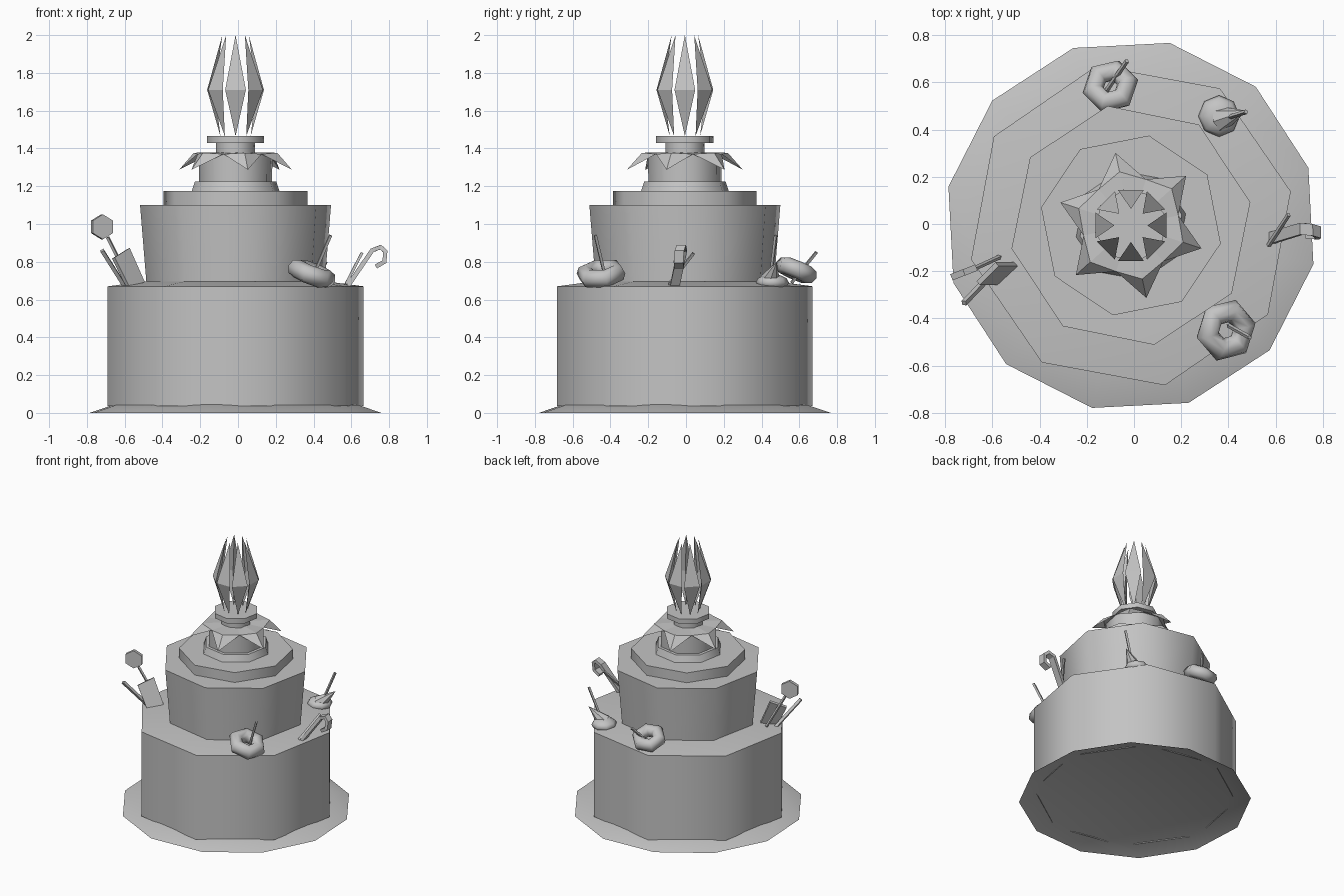
import bpy, bmesh, math
from mathutils import Vector

if "Cube" in bpy.data.objects:
    bpy.data.objects.remove(bpy.data.objects["Cube"], do_unlink=True)

CENTRE = Vector((-0.013, -0.006, 0))
GREY = (0.55, 0.55, 0.55, 1)
mat = bpy.data.materials.new("plain grey")
mat.use_nodes = True
mat.diffuse_color = GREY
mat.node_tree.nodes["Principled BSDF"].inputs["Base Color"].default_value = GREY


def finish(name, bm, smooth=None):
    bmesh.ops.recalc_face_normals(bm, faces=bm.faces)
    mesh = bpy.data.meshes.new(name)
    bm.to_mesh(mesh)
    bm.free()
    mesh.materials.append(mat)
    obj = bpy.data.objects.new(name, mesh)
    bpy.context.collection.objects.link(obj)
    if smooth:
        bpy.ops.object.select_all(action='DESELECT')
        obj.select_set(True)
        bpy.context.view_layer.objects.active = obj
        bpy.ops.object.shade_smooth_by_angle(angle=math.radians(smooth))
    return obj


def polar(r, deg, z):
    a = math.radians(deg)
    return CENTRE + Vector((r * math.cos(a), r * math.sin(a), z))


def turned(name, sides, start, profile, smooth=50):
    """Stack of regular rings; a radius of zero makes a point."""
    bm = bmesh.new()
    rings = []
    for r, z in profile:
        count = sides if r else 1
        rings.append([bm.verts.new(polar(r, start + i * 360 / sides, z)) for i in range(count)])
    for low, high in zip(rings, rings[1:]):
        for i in range(sides):
            j = (i + 1) % sides
            quad = [low[i % len(low)], low[j % len(low)], high[j % len(high)], high[i % len(high)]]
            bm.faces.new(list(dict.fromkeys(quad)))
    return finish(name, bm, smooth)


def rod(name, start, end, r=0.01, r_end=None, sides=4):
    """Tapered bar between two points."""
    a, b = Vector(start), Vector(end)
    bm = bmesh.new()
    bmesh.ops.create_cone(bm, cap_ends=True, segments=sides, radius1=r,
                          radius2=r if r_end is None else r_end, depth=(b - a).length)
    bm.transform((b - a).to_track_quat('Z', 'Y').to_matrix().to_4x4())
    bmesh.ops.translate(bm, verts=bm.verts, vec=(a + b) / 2)
    return finish(name, bm)


def sheet(name, quads, thickness):
    """Joined flat faces given some thickness."""
    bm = bmesh.new()
    for quad in quads:
        bm.faces.new([bm.verts.new(c) for c in quad])
    bmesh.ops.remove_doubles(bm, verts=bm.verts, dist=0.0001)
    mod = finish(name, bm).modifiers.new("thickness", 'SOLIDIFY')
    mod.thickness, mod.offset = thickness, 0


def ring_cake(name, centre, normal, major, minor, sides=6, section=8):
    """Chunky ring with a small hole."""
    bm = bmesh.new()
    grid = []
    for i in range(sides):
        a = math.tau * i / sides
        row = []
        for k in range(section):
            b = math.tau * k / section
            r = major + minor * math.cos(b)
            row.append(bm.verts.new((r * math.cos(a), r * math.sin(a), minor * math.sin(b))))
        grid.append(row)
    for i in range(sides):
        for k in range(section):
            n, m = (i + 1) % sides, (k + 1) % section
            bm.faces.new((grid[i][k], grid[n][k], grid[n][m], grid[i][m]))
    bm.transform(Vector(normal).to_track_quat('Z', 'Y').to_matrix().to_4x4())
    bmesh.ops.translate(bm, verts=bm.verts, vec=centre)
    return finish(name, bm, 75)


# Serving plate and stacked cake tiers
turned("serving_plate", 12, 18, [(0.79, 0), (0.66, 0.043), (0, 0.055)])
turned("bottom_tier", 8, 12, [(0.692, 0.036), (0.692, 0.67), (0.5, 0.695), (0, 0.705)])
turned("middle_tier", 8, 11, [(0.48, 0.68), (0.515, 1.1), (0, 1.105)])
turned("upper_board", 8, 33.6, [(0, 1.1), (0.388, 1.1), (0.388, 1.175), (0, 1.175)])
turned("top_tier_foot", 8, 12, [(0.237, 1.175), (0.22, 1.225), (0, 1.23)])
turned("top_tier", 8, 12, [(0.197, 1.2), (0.2, 1.37), (0, 1.37)])
turned("flame_neck", 8, 12, [(0.105, 1.37), (0.105, 1.435)])
turned("flame_dish", 8, 12, [(0, 1.43), (0.155, 1.43), (0.155, 1.466), (0, 1.466)])

# Flat icing star with drooping petal tips
bm = bmesh.new()
hub = bm.verts.new(polar(0, 0, 1.38))
valleys = [bm.verts.new(polar(0.205, i * 60 - 48, 1.37)) for i in range(6)]
for i in range(6):
    left, right = valleys[i], valleys[(i + 1) % 6]
    bend = bm.verts.new(polar(0.232, i * 60 - 18, 1.377))
    tip = bm.verts.new(polar(0.314, i * 60 - 18, 1.287))
    for tri in ((hub, left, bend), (hub, bend, right), (left, tip, bend), (bend, tip, right)):
        bm.faces.new(tri)
finish("icing_petals", bm)

# Ring of tall pointed flame leaves
bm = bmesh.new()
for i in range(8):
    mid = i * 45
    low, top, left, right, inner = (bm.verts.new(p) for p in (
        polar(0.08, mid, 1.465), polar(0.07, mid, 2.0),
        polar(0.16, mid - 20, 1.71), polar(0.16, mid + 20, 1.71),
        polar(0.11, mid, 1.71)))
    for tri in ((low, right, left), (left, right, top), (low, left, inner),
                (low, inner, right), (left, top, inner), (inner, top, right)):
        bm.faces.new(tri)
finish("flame_leaves", bm)

# Ring cakes with sticks
ring_cake("front_ring_cake", (0.39, -0.45, 0.737), (0.38, -0.12, 1), 0.085, 0.05)
rod("front_ring_stick", (0.40, -0.43, 0.73), (0.49, -0.48, 0.94))
ring_cake("back_ring_cake", (-0.10, 0.583, 0.755), (-0.1, 0.42, 1), 0.075, 0.046)
rod("back_ring_stick", (-0.12, 0.56, 0.69), (-0.03, 0.69, 0.85))

# Scoop with a tilted cone and stick
bm = bmesh.new()
bmesh.ops.create_uvsphere(bm, u_segments=8, v_segments=6, radius=0.088)
bmesh.ops.scale(bm, verts=bm.verts, vec=(1, 1, 0.5))
bmesh.ops.translate(bm, verts=bm.verts, vec=(0.36, 0.457, 0.69))
finish("scoop", bm, 60)
rod("scoop_cone", (0.37, 0.445, 0.70), (0.475, 0.48, 0.80), 0.055, 0, 7)
rod("scoop_stick", (0.38, 0.445, 0.69), (0.475, 0.475, 0.94))

# Hooked cane as a folded ribbon
path = [(0.58, -0.06, 0.67), (0.71, -0.02, 0.86), (0.755, -0.025, 0.878),
        (0.78, -0.035, 0.855), (0.775, -0.04, 0.80), (0.73, -0.035, 0.775)]
half = Vector((0, 0.025, 0))
points = [Vector(p) for p in path]
sheet("hooked_cane", [(a - half, a + half, b + half, b - half)
                      for a, b in zip(points, points[1:])], 0.024)
rod("cane_stick", (0.57, -0.09, 0.68), (0.655, 0.04, 0.845))

# Wafer, lollipop and stick
sheet("wafer", [[(-0.58, -0.25, 0.66), (-0.50, -0.17, 0.69),
                 (-0.58, -0.17, 0.87), (-0.66, -0.25, 0.82)]], 0.022)
across = Vector((0.36, -0.93, 0)).normalized() * 0.014
pop = Vector((-0.72, -0.205, 0.985))
rod("lollipop_head", pop - across, pop + across, 0.066, None, 6)
rod("lollipop_stick", (-0.69, -0.195, 0.93), (-0.57, -0.14, 0.69))
rod("wafer_stick", (-0.72, -0.335, 0.86), (-0.60, -0.21, 0.67), 0.014)
